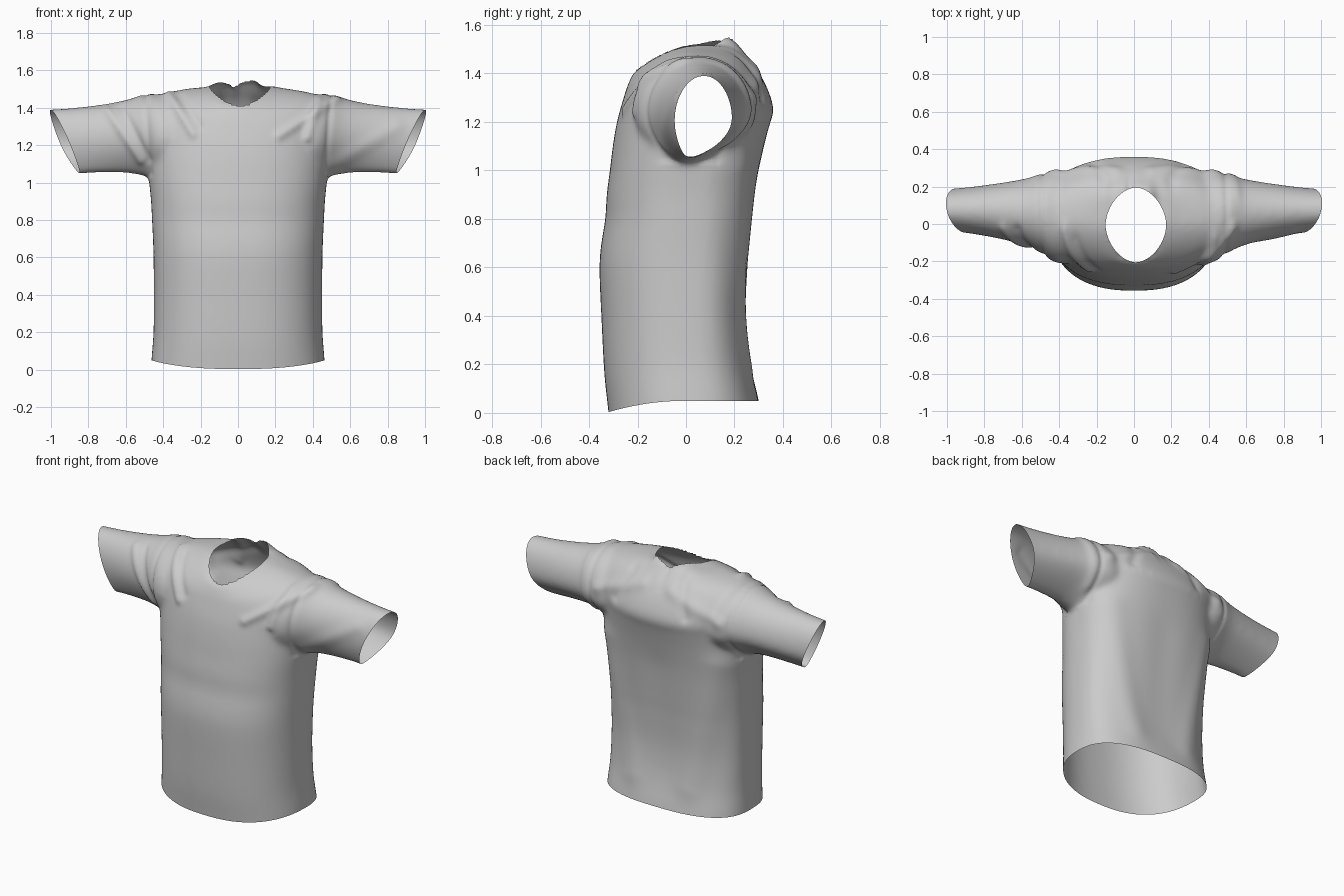
import bpy, bmesh, math
from mathutils import Vector

if "Cube" in bpy.data.objects:
    bpy.data.objects.remove(bpy.data.objects["Cube"])

N = 64


def spow(v, p):
    return math.copysign(abs(v) ** p, v)


def refine(rows, steps=4):
    """Smoothly interpolate extra rows between the given ones."""
    out = []
    for i in range(len(rows) - 1):
        a, b = rows[max(i - 1, 0)], rows[i]
        c, d = rows[i + 1], rows[min(i + 2, len(rows) - 1)]
        for k in range(steps):
            t = k / steps
            out.append([q + 0.5 * t * (r - p + t * (2 * p - 5 * q + 4 * r - s + t * (3 * (q - r) + s - p)))
                        for p, q, r, s in zip(a, b, c, d)])
    return out + [list(rows[-1])]


def loft(bm, rings):
    """Skin a closed tube over a list of rings and cap both ends."""
    loops = [[bm.verts.new(p) for p in r] for r in rings]
    for a, b in zip(loops, loops[1:]):
        for i in range(N):
            j = (i + 1) % N
            bm.faces.new((a[i], a[j], b[j], b[i]))
    bm.faces.new(loops[0])
    bm.faces.new(loops[-1])


def body_ring(zf, zs, zb, a, yf, yb, yc=0.02):
    pts = []
    up = min(1, max(0, (zs - 1.0) / 0.5))
    for i in range(N):
        t = 2 * math.pi * i / N
        c, s = math.cos(t), math.sin(t)
        depth, zd, p, e = (yb - yc, zb, 0.76, 2) if s > 0 else (yc - yf, zf, 0.83, 1.6)
        p += (0.96 - p) * up
        pts.append((a * spow(c, p), yc + depth * spow(s, p), zs + (zd - zs) * abs(s) ** e))
    return pts


def sleeve_ring(side, x, y0, y1, z0, z1):
    pts = []
    yc, w, zc, h = (y0 + y1) / 2, (y1 - y0) / 2, (z0 + z1) / 2, (z1 - z0) / 2
    for i in range(N):
        t = 2 * math.pi * i / N
        c, s = math.cos(t), math.sin(t)
        low = max(0, -s)
        pts.append((side * x, yc + w * c * (1 - 0.4 * low * low) - 0.055 * low ** 2, zc + h * s))
    return pts


bm = bmesh.new()

# torso: z, half width, front y, back y
torso = [(-0.1, 0.47, -0.305, 0.325), (0.05, 0.463, -0.32, 0.30), (0.2, 0.452, -0.337, 0.268),
         (0.4, 0.45, -0.348, 0.25), (0.6, 0.452, -0.357, 0.258), (0.7, 0.455, -0.35, 0.267),
         (0.8, 0.46, -0.333, 0.277), (0.9, 0.465, -0.327, 0.288), (1.0, 0.475, -0.314, 0.302),
         (1.1, 0.485, -0.302, 0.322)]
# shoulders up to the neck: front z, side z, back z, half width, front y, back y
yoke = [(1.19, 1.2, 1.19, 0.495, -0.287, 0.345), (1.25, 1.31, 1.25, 0.51, -0.272, 0.362),
        (1.30, 1.41, 1.34, 0.495, -0.257, 0.335), (1.34, 1.467, 1.43, 0.43, -0.245, 0.285),
        (1.375, 1.497, 1.485, 0.30, -0.23, 0.24), (1.41, 1.513, 1.535, 0.17, -0.21, 0.195),
        (1.44, 1.52, 1.56, 0.10, -0.15, 0.13)]
rows = [(z, z, z, a, f, b) for z, a, f, b in torso] + yoke
loft(bm, [body_ring(*r) for r in refine(rows)])

# sleeves: x, front y, back y, bottom z, top z
sleeve = [(0.30, -0.20, 0.27, 1.0, 1.44), (0.41, -0.21, 0.29, 1.01, 1.47),
          (0.50, -0.155, 0.268, 1.035, 1.473), (0.58, -0.117, 0.243, 1.05, 1.447),
          (0.70, -0.083, 0.222, 1.053, 1.422), (0.86, -0.053, 0.2, 1.047, 1.402),
          (1.0, -0.037, 0.187, 1.04, 1.392), (1.12, -0.03, 0.18, 1.035, 1.385)]
for side in (1, -1):
    loft(bm, [sleeve_ring(side, *r) for r in refine(sleeve)])
bmesh.ops.recalc_face_normals(bm, faces=bm.faces)

mesh = bpy.data.meshes.new("t_shirt")
bm.to_mesh(mesh)
bm.free()
shirt = bpy.data.objects.new("t_shirt", mesh)
bpy.context.collection.objects.link(shirt)

# fuse torso and sleeves into one even skin
rm = shirt.modifiers.new("fuse", 'REMESH')
rm.mode = 'VOXEL'
rm.voxel_size = 0.014
dg = bpy.context.evaluated_depsgraph_get()
bm = bmesh.new()
bm.from_object(shirt, dg)
shirt.modifiers.clear()
for _ in range(8):
    bmesh.ops.smooth_vert(bm, verts=bm.verts, factor=0.5,
                          use_axis_x=True, use_axis_y=True, use_axis_z=True)
bm.normal_update()

# cloth folds: front (-1) or back (1), x0, z0, x1, z1, width, height
folds = [(-1, 0.53, 1.45, 0.22, 1.25, 0.025, 0.013), (-1, 0.43, 1.44, 0.37, 1.24, 0.022, 0.012),
         (-1, 0.52, 1.1, 0.85, 1.3, 0.04, 0.007),
         (-1, -0.37, 1.47, -0.24, 1.26, 0.022, 0.013), (-1, -0.31, 1.46, -0.2, 1.3, 0.02, -0.008),
         (-1, -0.70, 1.39, -0.52, 1.12, 0.022, 0.012), (-1, -0.62, 1.4, -0.48, 1.12, 0.02, -0.01),
         (1, 0.42, 1.3, 0.1, 1.42, 0.035, 0.011), (1, -0.42, 1.3, -0.1, 1.42, 0.035, 0.011),
         (1, 0.38, 1.0, 0.2, 0.2, 0.08, 0.012), (1, -0.38, 1.0, -0.2, 0.2, 0.08, 0.012),
         (1, 0.0, 0.9, 0.0, 0.3, 0.12, -0.006), (1, 0.2, 1.46, 0.27, 1.3, 0.03, -0.010),
         (1, -0.15, 1.48, -0.22, 1.3, 0.03, -0.010), (1, 0.55, 1.42, 0.5, 1.12, 0.03, 0.008)]
moves = {}
for v in bm.verts:
    x, y, z = v.co
    total = 0.0
    for s, x0, z0, x1, z1, w, h in folds:
        facing = min(1, max(0, s * (y - 0.04) / 0.06))
        if facing == 0:
            continue
        p, a = Vector((x, z)), Vector((x0, z0))
        d = Vector((x1, z1)) - a
        k = min(1, max(0, (p - a).dot(d) / d.length_squared))
        total += facing * h * math.exp(-((p - a - d * k).length / w) ** 2)
    # armhole seam groove
    seam = 0.47 + 0.06 * (z - 1.05)
    if z > 1.03:
        total -= 0.007 * math.exp(-((abs(x) - seam) / 0.014) ** 2)
    moves[v] = v.normal * total
for v, m in moves.items():
    v.co += m


def cut(co, no, keep):
    """Trim the open ends with a plane, touching only the chosen faces."""
    faces = [f for f in bm.faces if keep(f.calc_center_median())]
    verts = {v for f in faces for v in f.verts}
    edges = {e for f in faces for e in f.edges}
    bmesh.ops.bisect_plane(bm, geom=list(verts) + list(edges) + faces, dist=1e-5,
                           plane_co=co, plane_no=no, clear_outer=True)


# hem and slanted cuffs
cut((0, 0, 0.05), (0, 0, -1), lambda c: c.z < 0.3)
cut((1.005, 0.1, 1.385), (0.923, -0.2, -0.386), lambda c: c.x > 0.65)
cut((-1.005, 0.1, 1.385), (-0.923, -0.2, -0.386), lambda c: c.x < -0.65)


# neck opening
def neck(co):
    return (abs(co.x - 0.01) / 0.162) ** 1.8 + (abs(co.y + 0.005) / 0.2) ** 1.8


hole = []
for f in bm.faces:
    c = f.calc_center_median()
    if c.z > 1.2 and neck(c) < 1:
        hole.append(f)
bmesh.ops.delete(bm, geom=hole, context='FACES')
for v in bm.verts:
    if v.is_boundary and v.co.z > 1.36 and abs(v.co.x) < 0.3:
        k = neck(v.co) ** (-1 / 1.8)
        v.co.x = 0.01 + (v.co.x - 0.01) * k
        v.co.y = -0.005 + (v.co.y + 0.005) * k

# front hem dip and ruffled back collar
for v in bm.verts:
    x, y, z = v.co
    front = min(1, max(0, -y / 0.32)) ** 2
    v.co.z -= 0.05 * front * max(0, 1 - z / 0.8)
    if z > 1.4:
        rim = math.exp(-max(0, neck(v.co) - 1) / 0.5) * min(1, max(0, (y + 0.05) / 0.12))
        v.co.z += rim * (0.008 * math.sin(38 * x) + 0.018 * math.exp(-((x - 0.09) / 0.03) ** 2)
                         - 0.02 * math.exp(-((x + 0.02) / 0.02) ** 2))

for f in bm.faces:
    f.smooth = True
bm.to_mesh(mesh)
bm.free()
bpy.context.view_layer.objects.active = shirt
shirt.select_set(True)
bpy.ops.object.shade_smooth_by_angle(angle=math.radians(50))
